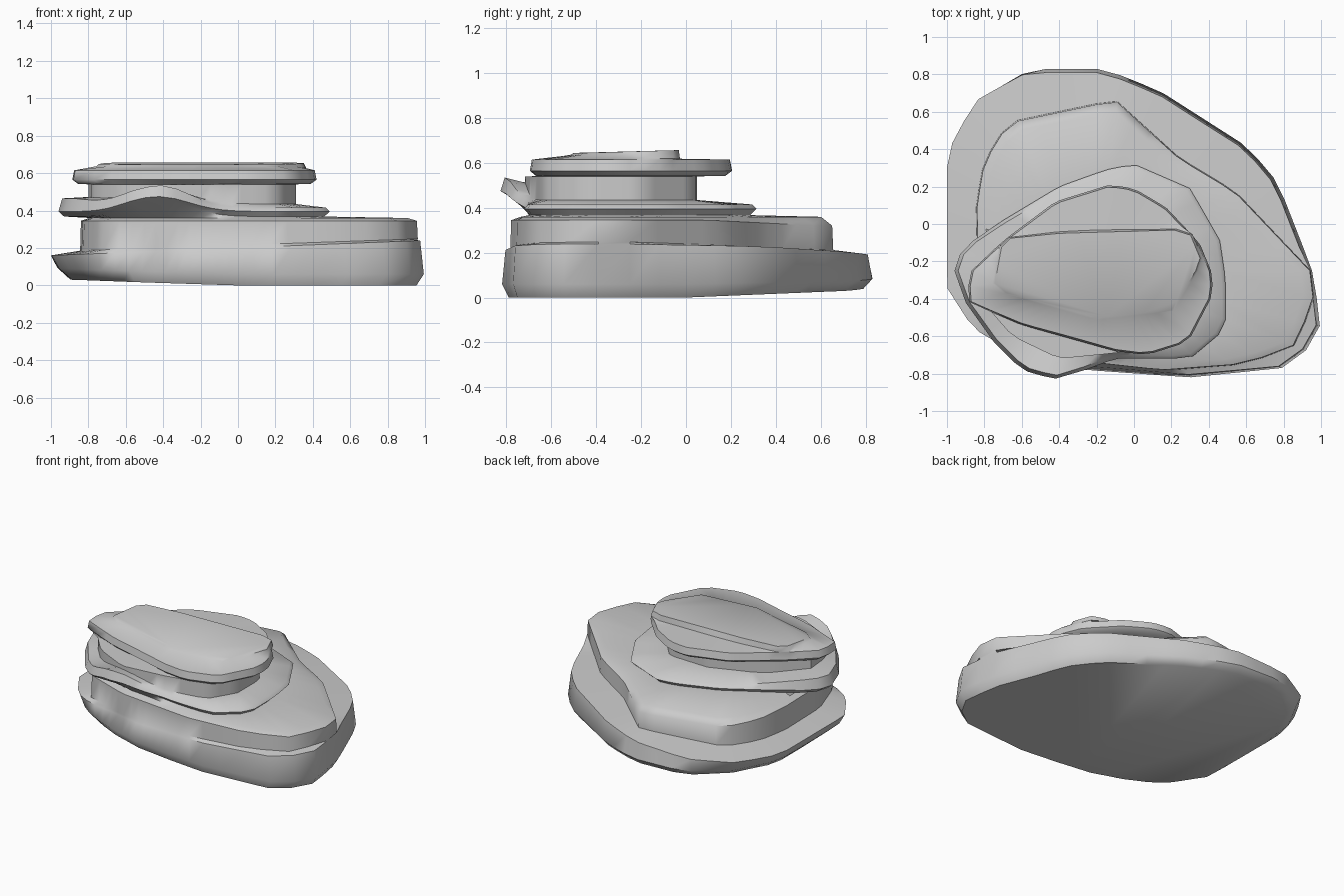
import bpy, bmesh, math

if "Cube" in bpy.data.objects:
    bpy.data.objects.remove(bpy.data.objects["Cube"])

N = 52                      # sides of every ring
CX, CY = -0.2, -0.25        # axis that all layers surround

# Plan outlines of the rock strata (counter-clockwise)
base = [(1, -.53), (.95, -.24), (.77, .22), (.61, .41), (.14, .71), (-.16, .83), (-.5, .83),
        (-.61, .81), (-.85, .66), (-1, .38), (-1, -.34), (-.86, -.56), (-.72, -.65),
        (-.26, -.78), (.3, -.82), (.79, -.77), (.94, -.66)]
tier = [(.96, -.42), (.94, -.25), (.54, .17), (.24, .35), (-.1, .66), (-.67, .54), (-.8, .33),
        (-.84, .1), (-.83, -.3), (-.73, -.6), (-.4, -.72), (.15, -.78), (.55, -.75), (.84, -.67)]
ledge = [(.49, -.3), (.46, -.09), (.3, .19), (0, .32), (-.15, .29), (-.4, .2), (-.7, .02),
         (-.92, -.13), (-.96, -.25), (-.9, -.42), (-.75, -.63), (-.6, -.78), (-.43, -.83),
         (-.26, -.78), (-.1, -.72), (.3, -.72), (.49, -.56)]
core = [(.31, -.2), (.1, .04), (-.2, .05), (-.6, -.1), (-.8, -.25), (-.78, -.45), (-.65, -.6),
        (-.4, -.72), (-.1, -.69), (.2, -.63), (.31, -.45)]
cap = [(.42, -.27), (.35, -.1), (.17, .09), (0, .19), (-.13, .21), (-.42, .12), (-.7, -.09),
       (-.89, -.27), (-.88, -.42), (-.6, -.54), (-.1, -.68), (.07, -.7), (.29, -.63), (.42, -.38)]
crest = [(.36, -.2), (.29, -.03), (-.4, -.05), (-.7, -.08), (-.75, -.35), (-.2, -.5), (.2, -.46)]


def reach(outline, a):
    """Distance from the axis to the outline in direction a."""
    dx, dy = math.cos(a), math.sin(a)
    best = 0.05
    for (x1, y1), (x2, y2) in zip(outline, outline[1:] + outline[:1]):
        ex, ey = x2 - x1, y2 - y1
        det = ex * dy - ey * dx
        if abs(det) < 1e-9:
            continue
        px, py = x1 - CX, y1 - CY
        t = (ex * py - ey * px) / det
        s = (dx * py - dy * px) / det
        if t > 0 and -1e-6 <= s <= 1 + 1e-6:
            best = max(best, t)
    return best


def bulge(x, y):
    return math.exp(-((x + .43) ** 2 + (y + .83) ** 2) / .06)


def left(x, y):
    return min(1, max(0, (-x - .5) / .4))


def back(y, start, end):
    return min(1, max(0, (y - start) / (end - start)))


# Rings from bottom to top: outline, inward offset, height
rings = [
    (base, lambda x, y: .04 + .07 * left(x, y), lambda x, y: .03 * max(0, -x) + .04 * max(0, y)),
    (base, lambda x, y: .04 * left(x, y), lambda x, y: .06 + .03 * max(0, -x) + .02 * max(0, y)),
    (base, lambda x, y: .02 * (1 - left(x, y)), lambda x, y: .2 + .04 * x),
    (tier, lambda x, y: -.005, lambda x, y: .215 + .035 * x),
    (tier, lambda x, y: .0, lambda x, y: .345 - .025 * back(y, .1, .6)),
    (tier, lambda x, y: .05, lambda x, y: .36),
    (ledge, lambda x, y: .03, lambda x, y: .368 + .09 * bulge(x, y)),
    (ledge, lambda x, y: .0, lambda x, y: .395 + .08 * bulge(x, y)),
    (ledge, lambda x, y: .02, lambda x, y: .415 + .05 * left(x, y) + .12 * bulge(x, y)),
    (core, lambda x, y: .0, lambda x, y: .435 + .05 * left(x, y) + .1 * bulge(x, y)),
    (core, lambda x, y: .0, lambda x, y: .54),
    (cap, lambda x, y: .03, lambda x, y: .543),
    (cap, lambda x, y: .0, lambda x, y: .565),
    (cap, lambda x, y: .01, lambda x, y: .615),
    (crest, lambda x, y: -.012, lambda x, y: .637 - .018 * back(y, -.3, -.1)),
    (crest, lambda x, y: .0, lambda x, y: .645 + .012 * back(y, -.45, -.04)),
]

# Layered rock: one continuous skin over all the rings
bm = bmesh.new()
loops = []
for outline, inset, height in rings:
    loop = []
    for i in range(N):
        a = 2 * math.pi * i / N
        r = reach(outline, a)
        x, y = CX + r * math.cos(a), CY + r * math.sin(a)
        z = height(x, y)
        r -= inset(x, y)
        loop.append(bm.verts.new((CX + r * math.cos(a), CY + r * math.sin(a), z)))
    loops.append(loop)
for lo, hi in zip(loops, loops[1:]):
    for i in range(N):
        j = (i + 1) % N
        bm.faces.new((lo[i], lo[j], hi[j], hi[i]))
bm.faces.new(loops[0][::-1])
bm.faces.new(loops[-1])
bmesh.ops.recalc_face_normals(bm, faces=bm.faces)

mesh = bpy.data.meshes.new("layered_rock")
bm.to_mesh(mesh)
bm.free()
rock = bpy.data.objects.new("layered_rock", mesh)
bpy.context.collection.objects.link(rock)
bpy.context.view_layer.objects.active = rock
rock.select_set(True)
bpy.ops.object.shade_smooth_by_angle(angle=math.radians(50))
